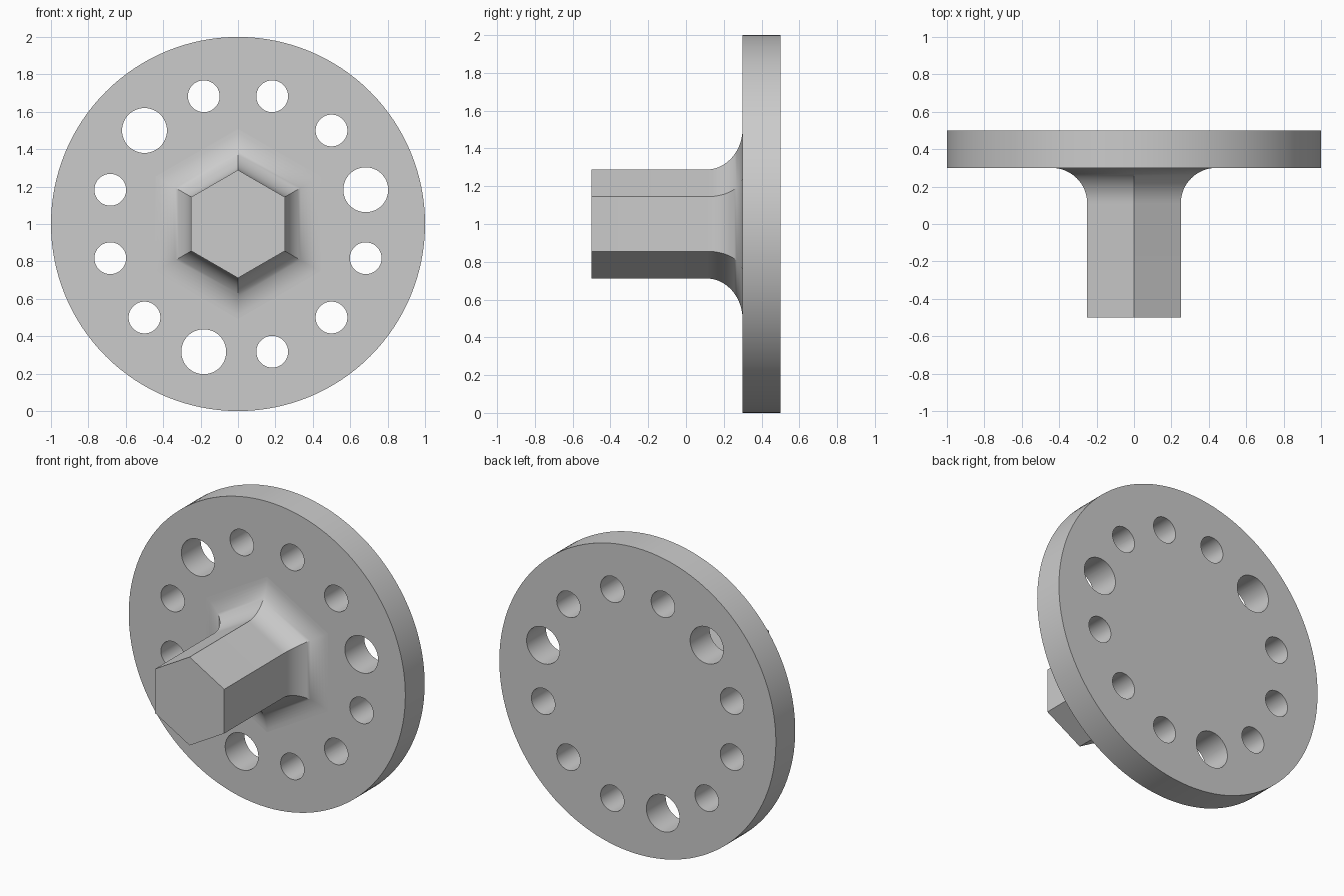
import bpy
import bmesh
from math import sin, cos, pi, radians
from mathutils import Matrix, Vector

if "Cube" in bpy.data.objects:
    bpy.data.objects.remove(bpy.data.objects["Cube"])

# Plain grey finish
grey = bpy.data.materials.new("grey")
grey.use_nodes = True
colour = (0.6, 0.6, 0.6, 1)
grey.diffuse_color = colour
grey.node_tree.nodes["Principled BSDF"].inputs["Base Color"].default_value = colour

CENTRE_Z = 1.0
PLATE_FRONT, PLATE_BACK = 0.3, 0.5


def make_object(name, bm):
    bmesh.ops.recalc_face_normals(bm, faces=bm.faces)
    mesh = bpy.data.meshes.new(name)
    bm.to_mesh(mesh)
    bm.free()
    mesh.materials.append(grey)
    obj = bpy.data.objects.new(name, mesh)
    bpy.context.collection.objects.link(obj)
    return obj


def add_disc(bm, x, z, radius, y0, y1, sides):
    place = Matrix.Translation((x, (y0 + y1) / 2, z)) @ Matrix.Rotation(pi / 2, 4, "X")
    bmesh.ops.create_cone(bm, cap_ends=True, segments=sides, radius1=radius,
                          radius2=radius, depth=y1 - y0, matrix=place)


def smooth(obj):
    bpy.ops.object.select_all(action="DESELECT")
    obj.select_set(True)
    bpy.context.view_layer.objects.active = obj
    bpy.ops.object.shade_smooth_by_angle(angle=radians(30))


# Round flange plate
bm = bmesh.new()
add_disc(bm, 0, CENTRE_Z, 1.0, PLATE_FRONT, PLATE_BACK, 128)
plate = make_object("flange_plate", bm)

# Ring of twelve through holes, every fourth one larger
bm = bmesh.new()
for i in range(12):
    angle = radians(15 + 30 * i)
    radius = 0.12 if i % 4 == 0 else 0.085
    add_disc(bm, 0.707 * cos(angle), CENTRE_Z + 0.707 * sin(angle), radius,
             PLATE_FRONT - 0.1, PLATE_BACK + 0.1, 48)
cutter = make_object("hole_cutter", bm)
cutter.hide_render = True

bpy.context.view_layer.objects.active = plate
drill = plate.modifiers.new("holes", "BOOLEAN")
drill.operation = "DIFFERENCE"
drill.solver = "EXACT"
drill.object = cutter
bpy.ops.object.modifier_apply(modifier=drill.name)
bpy.data.objects.remove(cutter)
smooth(plate)

# Hexagonal shaft, flaring into the plate with a concave fillet
APOTHEM, FILLET, STEPS = 0.25, 0.19, 16
profile = [(APOTHEM, -0.5)]
for i in range(STEPS + 1):
    a = pi / 2 * i / STEPS
    profile.append((APOTHEM + FILLET * (1 - cos(a)),
                    PLATE_FRONT - FILLET * (1 - sin(a))))

bm = bmesh.new()
rings = []
for apothem, y in profile:
    corner = apothem / cos(pi / 6)
    rings.append([bm.verts.new(Vector((corner * sin(k * pi / 3), y,
                                       CENTRE_Z + corner * cos(k * pi / 3))))
                  for k in range(6)])
bm.faces.new(rings[0])
for near, far in zip(rings, rings[1:]):
    for k in range(6):
        n = (k + 1) % 6
        bm.faces.new((near[k], near[n], far[n], far[k]))
smooth(make_object("hex_shaft", bm))
